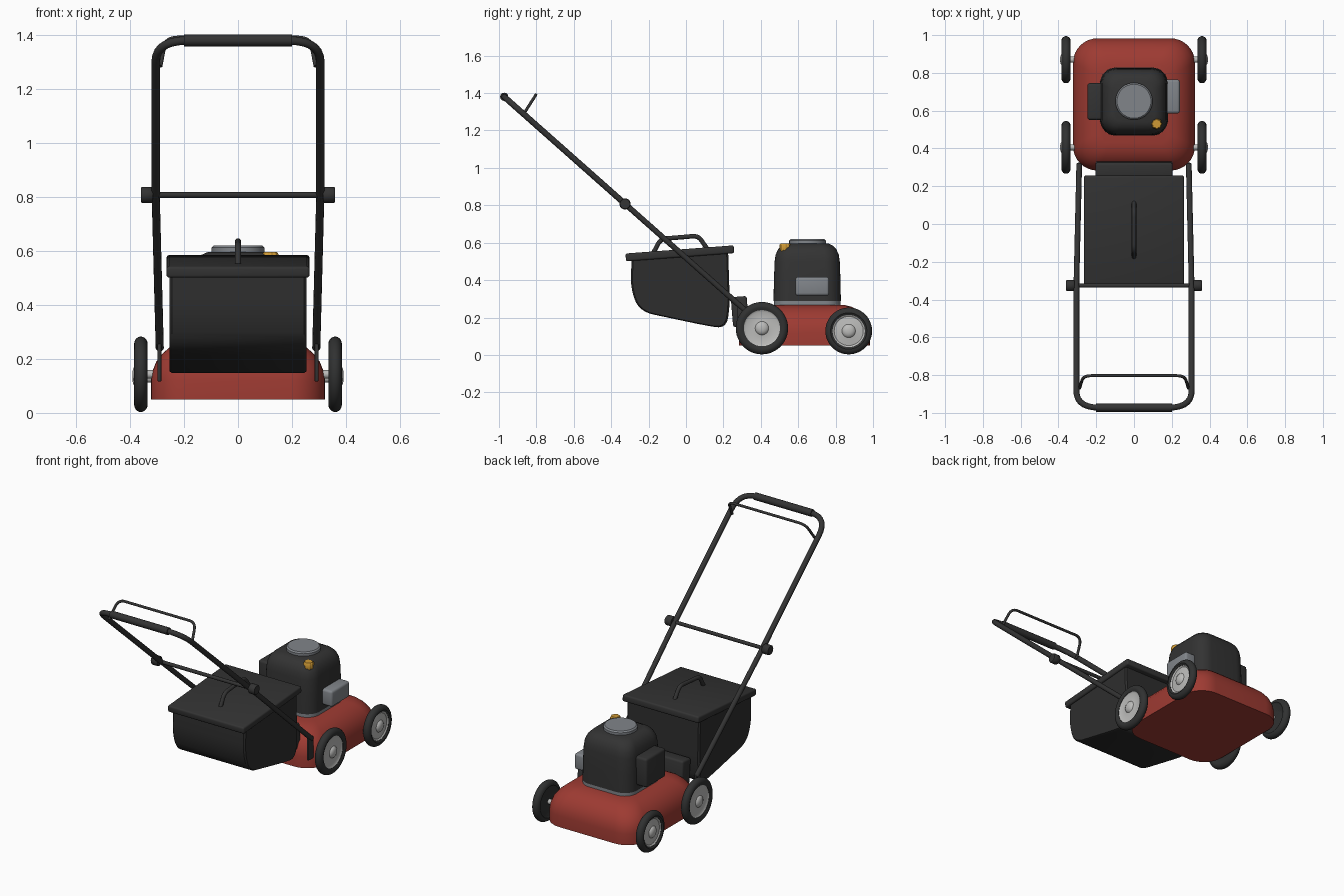
import bpy, bmesh, math
from mathutils import Vector, Matrix

cube = bpy.data.objects.get("Cube")
if cube:
    bpy.data.objects.remove(cube, do_unlink=True)


def material(name, r, g, b):
    m = bpy.data.materials.new(name)
    m.use_nodes = True
    m.diffuse_color = (r, g, b, 1)
    m.node_tree.nodes["Principled BSDF"].inputs["Base Color"].default_value = (r, g, b, 1)
    return m


RED = material("deck red", 0.34, 0.043, 0.032)
BLACK = material("black plastic", 0.033, 0.033, 0.033)
BAG = material("bag fabric", 0.027, 0.027, 0.027)
RUBBER = material("tyre rubber", 0.03, 0.031, 0.031)
SILVER = material("wheel silver", 0.5, 0.5, 0.49)
GREY = material("engine grey", 0.22, 0.235, 0.255)
YELLOW = material("cap yellow", 0.62, 0.32, 0.035)


def finish(obj, mat, angle=40):
    obj.data.materials.append(mat)
    bpy.ops.object.select_all(action="DESELECT")
    obj.select_set(True)
    bpy.context.view_layer.objects.active = obj
    if obj.type == "CURVE":
        bpy.ops.object.convert(target="MESH")
        obj = bpy.context.object
    bpy.ops.object.shade_smooth_by_angle(angle=math.radians(angle))
    return obj


def from_bmesh(name, bm, mat, angle=40):
    bmesh.ops.recalc_face_normals(bm, faces=bm.faces)
    mesh = bpy.data.meshes.new(name)
    bm.to_mesh(mesh)
    bm.free()
    obj = bpy.data.objects.new(name, mesh)
    bpy.context.collection.objects.link(obj)
    return finish(obj, mat, angle)


def loft(name, rings, mat, angle=40):
    """Skin equal-length rings of points and cap both ends."""
    bm = bmesh.new()
    rows = [[bm.verts.new(p) for p in ring] for ring in rings]
    n = len(rows[0])
    for a, b in zip(rows, rows[1:]):
        for i in range(n):
            j = (i + 1) % n
            bm.faces.new((a[i], a[j], b[j], b[i]))
    bm.faces.new(rows[0])
    bm.faces.new(rows[-1])
    return from_bmesh(name, bm, mat, angle)


def rounded_rect(cy, hx, hy, r, z, steps=8):
    pts = []
    for k, (sx, sy) in enumerate(((1, 1), (-1, 1), (-1, -1), (1, -1))):
        for s in range(steps + 1):
            a = math.pi / 2 * (k + s / steps)
            pts.append((sx * (hx - r) + r * math.cos(a), cy + sy * (hy - r) + r * math.sin(a), z))
    return pts


def shell(name, cy, hx, hy, r, profile, mat):
    """Stack of rounded rectangles; profile holds (height, inset)."""
    return loft(name, [rounded_rect(cy, hx - d, hy - d, max(r - d * 0.5, 0.02), z)
                       for z, d in profile], mat)


def lathe(name, profile, centre, mat, axis="Z", side=1, seg=40, lobes=0):
    """Revolve (radius, offset) pairs around an axis."""
    rings = []
    for r, h in profile:
        ring = []
        for i in range(seg):
            a = 2 * math.pi * i / seg
            q = r * (1 + (0.07 * math.cos(lobes * a) if lobes else 0))
            u, v = q * math.cos(a), q * math.sin(a)
            p = (u, v, h) if axis == "Z" else (side * h, u, v)
            ring.append(Vector(centre) + Vector(p))
        rings.append(ring)
    return loft(name, rings, mat)


def box(name, size, centre, mat, bevel=0.01, tilt=0):
    bm = bmesh.new()
    bmesh.ops.create_cube(bm, size=1)
    bmesh.ops.scale(bm, vec=size, verts=bm.verts)
    bmesh.ops.bevel(bm, geom=bm.edges[:], offset=bevel, segments=3, profile=0.5, affect="EDGES")
    bmesh.ops.rotate(bm, matrix=Matrix.Rotation(tilt, 3, "X"), verts=bm.verts)
    bmesh.ops.translate(bm, vec=centre, verts=bm.verts)
    return from_bmesh(name, bm, mat)


def fillet(points, r, steps=7):
    """Round the inner corners of a path."""
    pts = [Vector(p) for p in points]
    out = [pts[0]]
    for a, b, c in zip(pts, pts[1:], pts[2:]):
        p = b + (a - b).normalized() * min(r, (a - b).length * 0.49)
        q = b + (c - b).normalized() * min(r, (c - b).length * 0.49)
        for i in range(steps + 1):
            t = i / steps
            out.append(p * (1 - t) ** 2 + b * 2 * t * (1 - t) + q * t * t)
    return out + [pts[-1]]


def tube(name, points, radius, mat, corner=0.0):
    path = fillet(points, corner) if corner else points
    cu = bpy.data.curves.new(name, "CURVE")
    cu.dimensions = "3D"
    cu.bevel_depth = radius
    cu.bevel_resolution = 4
    cu.use_fill_caps = True
    sp = cu.splines.new("POLY")
    sp.points.add(len(path) - 1)
    for sp_pt, p in zip(sp.points, path):
        sp_pt.co = (*p, 1)
    obj = bpy.data.objects.new(name, cu)
    bpy.context.collection.objects.link(obj)
    return finish(obj, mat)


# Deck
shell("deck", 0.633, 0.323, 0.35, 0.13,
      [(0.05, 0), (0.12, 0), (0.155, 0.006), (0.19, 0.02), (0.22, 0.043),
       (0.243, 0.07), (0.258, 0.1), (0.268, 0.14)], RED)

# Engine
shell("engine_base", 0.648, 0.178, 0.178, 0.08, [(0.255, 0), (0.288, 0)], GREY)
shell("engine_cover", 0.648, 0.18, 0.18, 0.085,
      [(0.288, 0), (0.4, 0.002), (0.5, 0.006), (0.535, 0.011), (0.565, 0.024),
       (0.585, 0.043), (0.597, 0.07)], BLACK)
lathe("starter_cap", [(0.098, 0.59), (0.098, 0.612), (0.09, 0.62)], (0, 0.65, 0), GREY)
lathe("fuel_cap", [(0.025, 0.55), (0.028, 0.56), (0.028, 0.588), (0.023, 0.596)],
      (0.12, 0.53, 0), YELLOW, lobes=8, seg=48)
box("muffler", (0.085, 0.18, 0.1), (0.2, 0.675, 0.367), GREY, 0.014)
box("air_filter", (0.09, 0.195, 0.18), (-0.202, 0.648, 0.41), BLACK, 0.014)

# Wheels: tyre, dished hub with centre dome on both faces, stub axle
for place, y, r in (("front", 0.87, 0.125), ("rear", 0.406, 0.14)):
    z = r + 0.003
    rim = r * 0.69
    for label, s in (("left", 1), ("right", -1)):
        tyre = [(rim, -0.018), (rim, 0.018)]
        for i in range(11):
            a = math.pi * (0.5 - i / 10)
            tyre.append((r - 0.028 + 0.028 * math.cos(a), 0.025 * math.sin(a)))
        tyre.append(tyre[0])
        lathe(place + "_tyre_" + label, tyre, (s * 0.36, y, z), RUBBER, "X", s, 48)
        lathe(place + "_hub_" + label,
              [(0.015, -0.018), (rim, -0.012), (rim, 0.016), (rim * 0.9, 0.01), (0.036, 0.016),
               (0.032, 0.022), (0.022, 0.028), (0.01, 0.031)],
              (s * 0.36, y, z), SILVER, "X", s, 48)
        lathe(place + "_axle_" + label, [(0.016, 0.25), (0.016, 0.35)], (0, y, z), SILVER, "X", s, 16)

# Discharge chute
box("discharge_chute", (0.41, 0.085, 0.16), (0, 0.288, 0.232), BLACK, 0.012, 0.08)

# Grass bag: side profile swept across the width
side = fillet([(0, -0.29, 0.515), (0, -0.298, 0.36), (0, -0.25, 0.232), (0, 0.1, 0.158),
               (0, 0.215, 0.14), (0, 0.235, 0.26), (0, 0.225, 0.56)], 0.08)
loft("grass_bag", [[(x, 0.968 * (p.y + 0.03) - 0.03 if abs(x) > 0.25 else p.y,
                     0.97 * (p.z - 0.35) + 0.35 if abs(x) > 0.25 else p.z) for p in side]
                   for x in (-0.253, -0.244, 0.244, 0.253)], BAG)
box("bag_lid", (0.53, 0.58, 0.042), (0, -0.033, 0.543), BLACK, 0.01, 0.075)
tube("bag_handle", [(0, -0.175, 0.545), (0, -0.135, 0.62), (0, 0.065, 0.637), (0, 0.115, 0.565)],
     0.012, BLACK, 0.03)


# Push handle: points on its sloping plane, given by y
def on_slope(x, y):
    return (x, y, 1.38 - 0.886 * (y + 0.972))


tube("upper_handle", [on_slope(-0.305, -0.326), on_slope(-0.305, -0.972),
                      on_slope(0.305, -0.972), on_slope(0.305, -0.326)], 0.016, BLACK, 0.12)
tube("handle_grip", [on_slope(-0.2, -0.972), on_slope(0.2, -0.972)], 0.022, BLACK)
tube("cross_bar", [on_slope(-0.33, -0.326), on_slope(0.33, -0.326)], 0.011, BLACK)
tube("control_bar", [(-0.288, -0.87, 1.285), (-0.268, -0.803, 1.39),
                     (0.268, -0.803, 1.39), (0.288, -0.87, 1.285)], 0.008, BLACK, 0.045)
for label, s in (("left", 1), ("right", -1)):
    tube("lower_handle_" + label, [on_slope(s * 0.305, -0.326), on_slope(s * 0.29, 0.315)],
         0.015, BLACK)
    lathe("handle_knob_" + label, [(0.026, 0.315), (0.03, 0.32), (0.03, 0.355), (0.026, 0.36)],
          on_slope(0, -0.326), BLACK, "X", s, 24)
    box("handle_bracket_" + label, (0.014, 0.05, 0.14), (s * 0.291, 0.3, 0.186), BLACK, 0.004)
